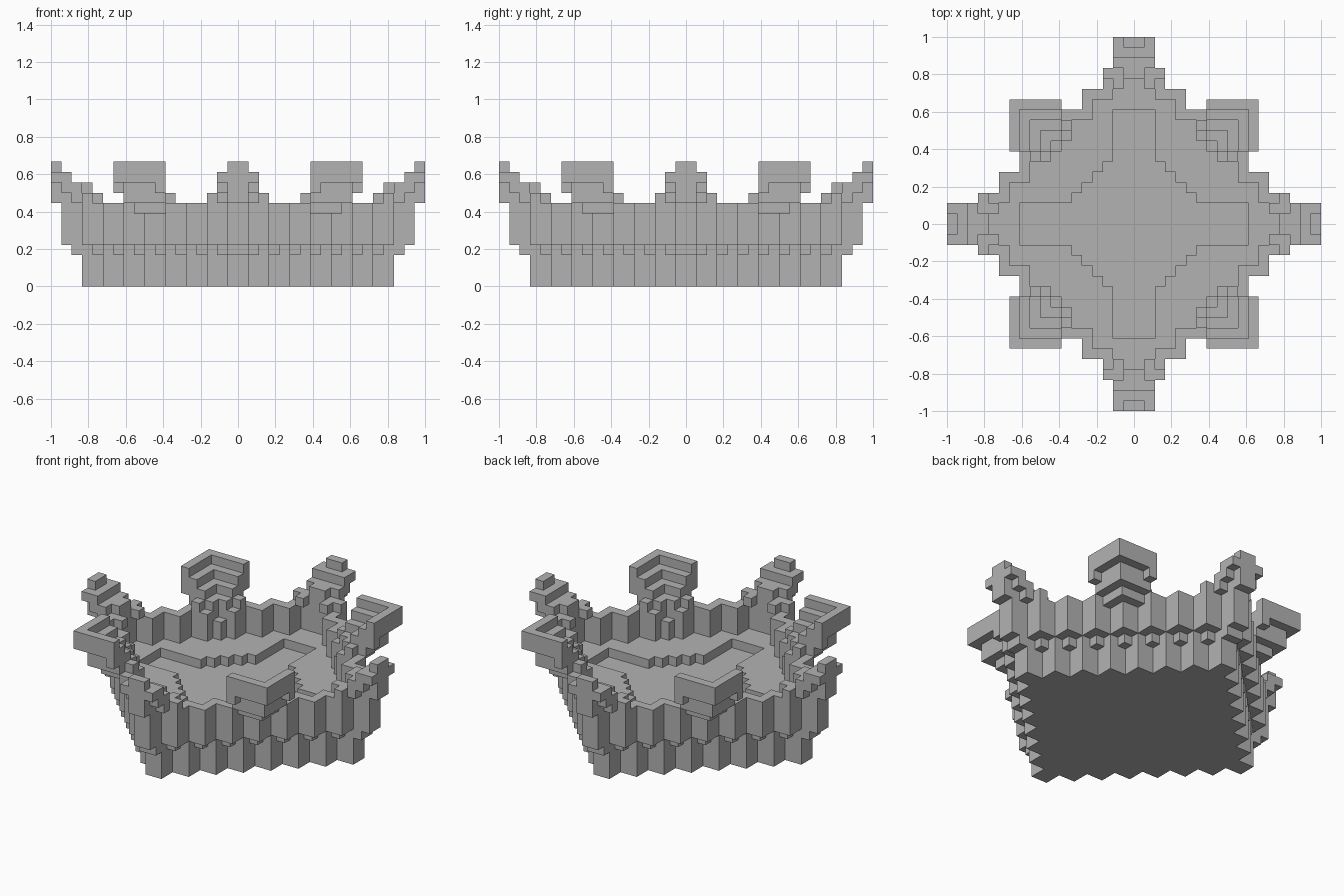
import bpy
import bmesh
import math
from mathutils import Vector

cube = bpy.data.objects.get("Cube")
if cube:
    bpy.data.objects.remove(cube, do_unlink=True)

U = 1 / 18          # one block
R = 18              # half width in blocks

stone = bpy.data.materials.new("grey_stone")
stone.use_nodes = True
stone.diffuse_color = (0.45, 0.45, 0.45, 1)
stone.node_tree.nodes["Principled BSDF"].inputs["Base Color"].default_value = (0.45, 0.45, 0.45, 1)


def fill(cells, x, y, z):
    """Add a box of blocks, repeated by mirroring and swapping both axes."""
    for i in range(*x):
        for j in range(*y):
            for k in range(*z):
                for a, b in ((i, j), (j, i)):
                    cells.update(((a, b, k), (-1 - a, b, k), (a, -1 - b, k), (-1 - a, -1 - b, k)))


def stepped_diamond(total, z, start=1):
    """Diamond with a staircase outline of two-block steps."""
    cells = set()
    for side in range(start, total, 2):
        fill(cells, (0, total - side), (0, side), z)
    return cells


# Lower hull
hull = stepped_diamond(16, (0, 4))

# Small corbels in the pockets between the hull teeth
corbels = set()
for a in range(1, 15, 2):
    fill(corbels, (a, a + 1), (14 - a, 15 - a), (3, 4))
fill(corbels, (15, 16), (0, 1), (3, 4))

# Overhanging wall around the courtyard
inner = stepped_diamond(16, (4, 8), 2)
outer = stepped_diamond(18, (4, 8))
wall = outer - inner

# Raised walkway around the sunken floor
pool = set()
for side in range(2, 8):
    fill(pool, (0, 9 - side), (0, side), (4, 5))
fill(pool, (0, 11), (0, 2), (4, 5))
walkway = {c for c in inner if c[2] == 4} - pool

# Curled prows at the four tips: x range, y range, z range
prows = set()
for box in (
    ((17, 18), (0, 1), (8, 12)),
    ((17, 18), (1, 2), (10, 11)),
    ((16, 17), (0, 1), (8, 11)),
    ((16, 17), (1, 2), (9, 11)),
    ((14, 16), (0, 1), (8, 10)),
    ((15, 16), (1, 2), (8, 10)),
    ((14, 15), (0, 3), (8, 9)),
    ((13, 14), (1, 2), (8, 9)),
):
    fill(prows, *box)

# Corner brackets: nested L-shaped tiers stepping down and inward
brackets = set()
for edge, low, high in ((11, 10, 12), (10, 8, 11), (9, 7, 10), (8, 7, 9)):
    fill(brackets, (edge, edge + 1), (7, edge + 1), (low, high))
fill(brackets, (11, 12), (7, 8), (9, 10))
fill(brackets, (9, 10), (6, 7), (8, 9))
fill(brackets, (7, 8), (7, 8), (5, 7))

parts = {
    "lower_hull": hull,
    "hull_corbels": corbels,
    "outer_wall": wall,
    "walkway": walkway,
    "tip_prows": prows,
    "corner_brackets": brackets,
}
solid = set().union(*parts.values())
used = set()


def build(name, cells):
    """Skin the exposed sides of the blocks and merge flat areas."""
    bm = bmesh.new()
    corners = {}

    def vert(p):
        key = tuple(round(v) for v in p)
        if key not in corners:
            corners[key] = bm.verts.new(Vector(key) * U)
        return corners[key]

    for c in sorted(cells):
        for axis in range(3):
            for sign in (0, 1):
                n = Vector((0, 0, 0))
                n[axis] = 2 * sign - 1
                if tuple(int(v) for v in Vector(c) + n) in solid:
                    continue
                u, v = Vector((0, 0, 0)), Vector((0, 0, 0))
                u[(axis + 1) % 3] = 1
                v[(axis + 2) % 3] = 1
                base = Vector(c)
                base[axis] += sign
                loop = [base, base + u, base + u + v, base + v]
                bm.faces.new([vert(p) for p in (loop if sign else loop[::-1])])
    bmesh.ops.dissolve_limit(bm, angle_limit=math.radians(1), verts=bm.verts, edges=bm.edges)
    mesh = bpy.data.meshes.new(name)
    bm.to_mesh(mesh)
    bm.free()
    mesh.materials.append(stone)
    bpy.context.collection.objects.link(bpy.data.objects.new(name, mesh))


for name, cells in parts.items():
    build(name, cells - used)
    used |= cells
